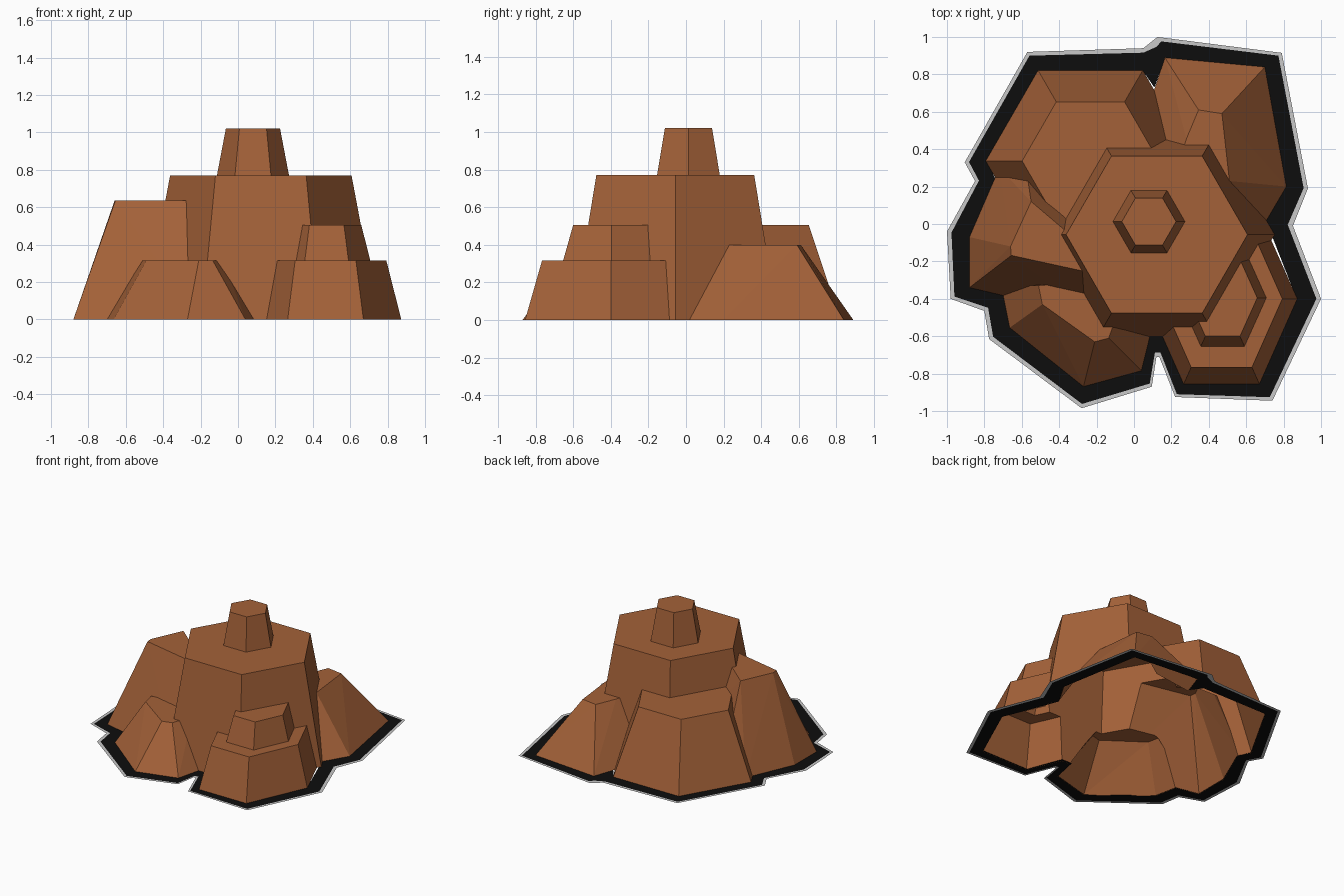
import bpy, bmesh, math

if "Cube" in bpy.data.objects:
    bpy.data.objects.remove(bpy.data.objects["Cube"])


def material(name, rgb):
    m = bpy.data.materials.new(name)
    m.diffuse_color = (*rgb, 1)
    m.use_nodes = True
    m.node_tree.nodes["Principled BSDF"].inputs["Base Color"].default_value = m.diffuse_color
    return m


ROCK = material("rust_brown", (0.37, 0.12, 0.04))
BLACK = material("soot_black", (0.004, 0.004, 0.004))
GREY = material("pale_grey", (0.58, 0.58, 0.58))


def add_object(name, bm, *mats):
    me = bpy.data.meshes.new(name)
    bm.to_mesh(me)
    bm.free()
    for m in mats:
        me.materials.append(m)
    ob = bpy.data.objects.new(name, me)
    bpy.context.collection.objects.link(ob)
    return ob


def rock(name, base, top, z0, z1):
    """Convex rock block spanning a base outline and a flat top outline."""
    bm = bmesh.new()
    for pts, z in ((base, z0), (top, z1)):
        for x, y in pts:
            bm.verts.new((x, y, z))
    res = bmesh.ops.convex_hull(bm, input=bm.verts[:])
    loose = [v for v in bm.verts if not v.link_faces]
    bmesh.ops.delete(bm, geom=loose, context='VERTS')
    bmesh.ops.dissolve_limit(bm, angle_limit=0.01, verts=bm.verts[:], edges=bm.edges[:])
    bmesh.ops.recalc_face_normals(bm, faces=bm.faces[:])
    return add_object(name, bm, ROCK)


def hexagon(cx, cy, r, sy=1.0):
    return [(cx + r * math.cos(math.radians(60 * i)),
             cy + r * sy * math.sin(math.radians(60 * i))) for i in range(6)]


def hex_rock(name, cx, cy, r0, r1, z0, z1, sy=1.0):
    return rock(name, hexagon(cx, cy, r0, sy), hexagon(cx, cy, r1, sy), z0, z1)


# Regular six-sided tiers
mound = hex_rock("rock_mound", 0.122, -0.057, 0.63, 0.485, 0, 0.77)
parts = [
    hex_rock("summit_block", 0.08, 0.013, 0.206, 0.145, 0.70, 1.02),
    hex_rock("back_left_rock", -0.233, 0.337, 0.56, 0.365, 0, 0.505),
    hex_rock("front_right_rock", 0.468, -0.40, 0.405, 0.325, 0, 0.315, 1.3),
    hex_rock("front_right_step", 0.474, -0.395, 0.25, 0.185, 0.25, 0.505, 1.28),
]

# Irregular side rocks
parts += [
    rock("left_rock",
         [(-.88, -.07), (-.88, -.34), (-.2, -.5), (.1, -.1), (-.6, .45), (-.72, .30)],
         [(-.66, -.12), (-.656, -.168), (-.28, -.25), (-.15, -.22), (-.55, .12)], 0, 0.635),
    rock("front_left_rock",
         [(-.665, -.555), (-.27, -.87), (.04, -.785), (.11, -.5), (-.1, -.2), (-.71, -.33)],
         [(-.49, -.43), (-.21, -.63), (-.135, -.61), (-.08, -.45), (-.1, -.3), (-.51, -.33)],
         0, 0.315),
    rock("back_right_rock",
         [(.165, .89), (.70, .84), (.815, .2), (.68, -.03), (.2, .0), (.02, .45)],
         [(.345, .61), (.47, .59), (.51, .23), (.4, .1), (.2, .2), (.28, .455)], 0, 0.40),
]

# Fuse the rocks into one shell
for p in parts:
    mod = mound.modifiers.new("join_" + p.name, 'BOOLEAN')
    mod.operation, mod.solver, mod.object = 'UNION', 'EXACT', p
bpy.context.view_layer.update()
fused = bpy.data.meshes.new_from_object(
    mound.evaluated_get(bpy.context.evaluated_depsgraph_get()))
mound.modifiers.clear()
mound.data = fused
for p in parts:
    bpy.data.objects.remove(p)

# Open the hollow underside
bm = bmesh.new()
bm.from_mesh(fused)
floor = [f for f in bm.faces if all(v.co.z < 1e-3 for v in f.verts)]
bmesh.ops.delete(bm, geom=floor, context='FACES')
bm.to_mesh(fused)
bm.free()

# Flat ground border: inner point, outer point
border = [
    (-.515, .82, -.57, .92), (.05, .82, .05, .94), (.11, .74, .125, 1.0),
    (.165, .89, .14, .998), (.70, .84, .79, .915), (.815, .2, .93, .19),
    (.71, .02, .85, -.01), (.875, -.40, 1.0, -.4), (.67, -.85, .74, -.945),
    (.265, -.85, .22, -.925), (.165, -.59, .135, -.71), (.08, -.59, .12, -.71),
    (.04, -.785, .095, -.87), (-.27, -.87, -.28, -.985), (-.665, -.555, -.775, -.615),
    (-.70, -.38, -.80, -.465), (-.88, -.34, -.98, -.40), (-.88, -.07, -1.0, -.04),
    (-.745, .24, -.85, .23), (-.79, .337, -.905, .33),
]
bm = bmesh.new()
rings = [[bm.verts.new((a + (c - a) * t, b + (d - b) * t, 0.001)) for a, b, c, d in border]
         for t in (-0.04, 0.8, 1.0)]
n = len(border)
for k in range(2):
    for i in range(n):
        j = (i + 1) % n
        f = bm.faces.new((rings[k][i], rings[k][j], rings[k + 1][j], rings[k + 1][i]))
        f.material_index = k
        f.normal_update()
        if f.normal.z < 0:
            f.normal_flip()
add_object("ground_border", bm, BLACK, GREY)
